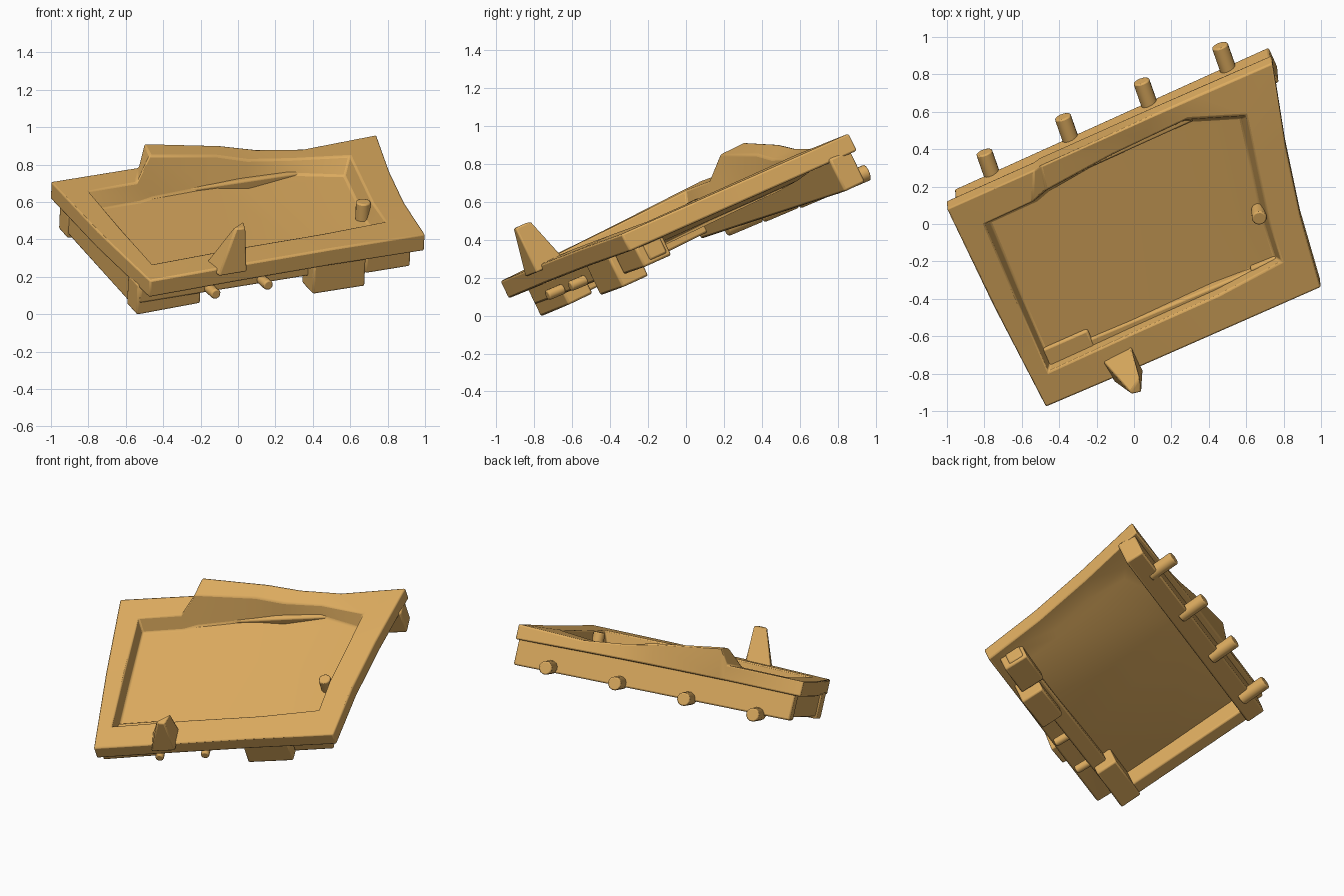
import bpy, math
from mathutils import Vector

cube = bpy.data.objects.get("Cube")
if cube:
    bpy.data.objects.remove(cube)

tan = bpy.data.materials.new("warm_tan")
colour = (0.72, 0.41, 0.115, 1)
tan.diffuse_color = colour
tan.use_nodes = True
tan.node_tree.nodes["Principled BSDF"].inputs["Base Color"].default_value = colour

NORMAL = Vector((0.04, -0.433, 0.9)).normalized()


def place(x, y, depth=0, lift=0):
    """Point on the tilted, slightly twisted rim plane, sunk along its normal."""
    z = 0.622 - 0.048 * x + 0.459 * y - 0.033 * x * y
    return Vector((x, y, z + lift)) - NORMAL * depth


def finish(name, verts, faces, bevel):
    mesh = bpy.data.meshes.new(name)
    mesh.from_pydata(verts, [], faces)
    mesh.materials.append(tan)
    obj = bpy.data.objects.new(name, mesh)
    bpy.context.collection.objects.link(obj)
    bpy.ops.object.select_all(action='DESELECT')
    obj.select_set(True)
    bpy.context.view_layer.objects.active = obj
    bpy.ops.object.mode_set(mode='EDIT')
    bpy.ops.mesh.select_all(action='SELECT')
    bpy.ops.mesh.normals_make_consistent(inside=False)
    bpy.ops.object.mode_set(mode='OBJECT')
    if bevel:
        mod = obj.modifiers.new("soft_edges", 'BEVEL')
        mod.width = bevel
        mod.segments = 2
        mod.limit_method = 'ANGLE'
        mod.angle_limit = math.radians(45)
    bpy.ops.object.shade_smooth_by_angle(angle=math.radians(35))
    return obj


def bridge(a, b, n):
    return [(a * n + i, a * n + (i + 1) % n, b * n + (i + 1) % n, b * n + i)
            for i in range(n)]


def prism(name, low, high, bevel=0.012):
    """Solid between two matching loops of points."""
    n = len(low)
    faces = bridge(0, 1, n) + [tuple(range(n)), tuple(range(n, 2 * n))]
    return finish(name, low + high, faces, bevel)


def rail(name, start, end, width, top, bottom):
    """Bar under the rim; width extends to the left of start -> end."""
    s, e = Vector(start), Vector(end)
    along = (e - s).normalized()
    side = Vector((-along.y, along.x)) * width
    loop = [s, e, e + side, s + side]
    prism(name, [place(*p, bottom) for p in loop], [place(*p, top) for p in loop])


def rod(name, base, axis, length, radius, sides=12):
    axis = axis.normalized()
    u = axis.orthogonal().normalized()
    v = axis.cross(u)
    ring = [(u * math.cos(t) + v * math.sin(t)) * radius
            for t in (math.tau * i / sides for i in range(sides))]
    prism(name, [base + r for r in ring],
          [base + axis * length + r for r in ring], 0.008)


# Rim and floor: outer edge, opening edge, and height of the raised back lip
OUTER = [(-1, .08), (-.75, -.44), (-.47, -.98), (0, -.78), (.5, -.56), (1, -.34),
         (.89, .04), (.81, .42), (.74, .86), (.35, .69), (.1, .58), (-.1, .49),
         (-.5, .31), (-.53, .29)]
OPENING = [(-.8, 0), (-.63, -.4), (-.46, -.79), (0, -.58), (.45, -.38), (.79, -.2),
           (.72, .02), (.66, .3), (.6, .58), (.28, .56), (.05, .45), (-.12, .37),
           (-.47, .18), (-.54, .12)]
LIFT = {9: -.03, 11: .05, 12: .12}
CREASE = (4, 10)
n = len(OUTER)


def inset(p, scale, shift=0):
    return p[0] * scale, p[1] * scale - shift


floor_depth = [0.14 if i in CREASE else 0.1 for i in range(n)]
rings = [
    [place(*inset(p, .96, .03), floor_depth[i]) for i, p in enumerate(OPENING)],
    [place(*p, 0, LIFT.get(i, 0)) for i, p in enumerate(OPENING)],
    [place(*p, 0, LIFT.get(i, 0)) for i, p in enumerate(OUTER)],
    [place(*p, .1) for p in OUTER],
    [place(*inset(p, 1.04), .11) for p in OPENING],
    [place(*inset(p, .97, .03), floor_depth[i] + .03) for i, p in enumerate(OPENING)],
]
faces = [f for r in range(5) for f in bridge(r, r + 1, n)]
a, b = CREASE
for base in (0, 5 * n):
    faces.append(tuple(base + i for i in range(a, b + 1)))
    faces.append(tuple(base + i % n for i in range(b, a + n + 1)))
finish("rim_and_floor", [p for r in rings for p in r], faces, 0.01)

# Skirts and blocks below the rim
rail("back_skirt", (.73, .83), (-.95, .07), .12, .08, .27)
rail("left_skirt", (-.94, .06), (-.53, -.85), .1, .08, .25)
rail("front_skirt", (-.52, -.88), (.92, -.27), .1, .08, .19)
rail("front_left_block", (-.53, -.88), (-.19, -.73), .14, .08, .26)
rail("front_right_block", (.41, -.57), (.69, -.45), .15, .08, .27)
rail("right_corner_block", (.69, -.42), (.93, -.31), .16, .08, .21)

# Row of pegs on the back
for i in range(4):
    t = i / 3
    rod(f"back_peg_{i + 1}", Vector((-.74 + 1.26 * t, .21 + .57 * t, .46 + .22 * t)),
        Vector((-.3, .85, .36)), .2, .045)

# Tapered fin on the front rim
FIN_BASE = [(-.18, -.73), (-.1, -.86), (.05, -.8), (-.02, -.65)]
FIN_TIP = [(-.03, -.8), (-.02, -.81), (.03, -.8), (.02, -.72)]
prism("front_fin", [place(*p, .03) for p in FIN_BASE],
      [place(*p, -.23) for p in FIN_TIP])

# Small studs
rod("inner_stud", place(.67, .03, .11), NORMAL, .11, .04)
for name, x, y in (("front_stud", .13, -.6), ("front_left_stud", -.15, -.72)):
    rod(name, place(x, y, .17), Vector((.4, -.85, -.36)), .1, .028)
